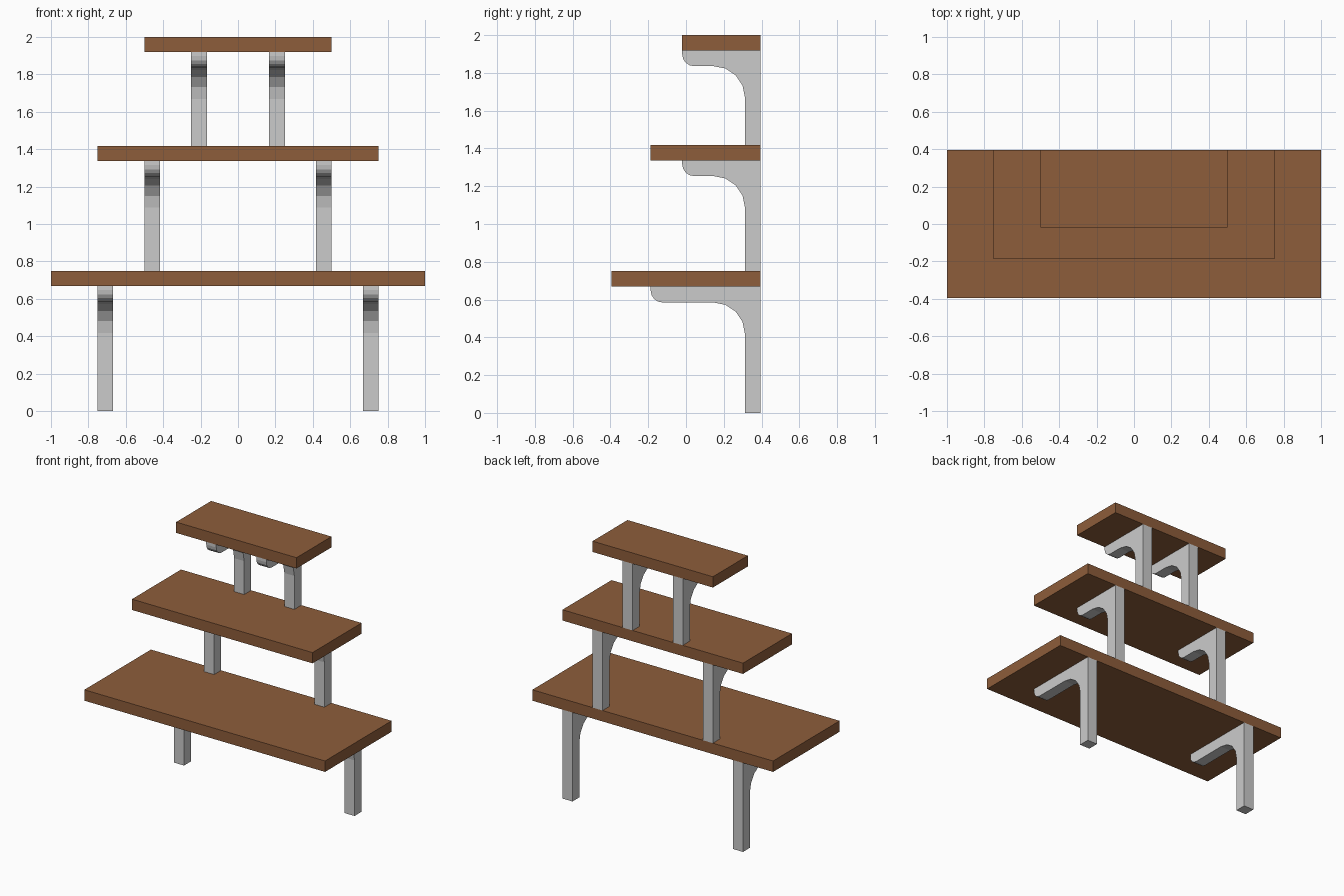
import bpy, bmesh
from math import sin, cos, pi

if "Cube" in bpy.data.objects:
    bpy.data.objects.remove(bpy.data.objects["Cube"])

BACK = 0.395     # common rear plane
T = 0.083        # bracket thickness
SEG = 4          # segments per rounded corner

wood = bpy.data.materials.new("wood")
wood.diffuse_color = (0.27, 0.11, 0.043, 1)
wood.use_nodes = True
wood.node_tree.nodes["Principled BSDF"].inputs["Base Color"].default_value = wood.diffuse_color


def add_object(name, bm, mat=None):
    bmesh.ops.recalc_face_normals(bm, faces=bm.faces)
    mesh = bpy.data.meshes.new(name)
    bm.to_mesh(mesh)
    bm.free()
    obj = bpy.data.objects.new(name, mesh)
    bpy.context.collection.objects.link(obj)
    if mat:
        mesh.materials.append(mat)
    return obj


def arc(cy, cz, r, a0, a1):
    angles = [a0 + (a1 - a0) * i / SEG for i in range(SEG + 1)]
    return [(cy + r * cos(a), cz + r * sin(a)) for a in angles]


def shelf(name, half_width, front, bottom, top):
    bm = bmesh.new()
    bmesh.ops.create_cube(bm, size=1)
    bmesh.ops.scale(bm, verts=bm.verts, vec=(2 * half_width, BACK - front, top - bottom))
    bmesh.ops.translate(bm, verts=bm.verts, vec=(0, (BACK + front) / 2, (top + bottom) / 2))
    add_object(name, bm, wood)


def brackets(name, outer_x, front, bottom, top):
    # Upright and arm outline: rounded arm tip, curved inner corner
    tip_r, inner_r = 0.062, 0.167
    under, post = top - T, BACK - T
    outline = [(BACK, bottom), (BACK, top), (front, top)]
    outline += arc(front + tip_r, under + tip_r, tip_r, pi, 1.5 * pi)
    outline += arc(post - inner_r, under - inner_r, inner_r, pi / 2, 0)
    outline.append((post, bottom))
    bm = bmesh.new()
    face = bm.faces.new([bm.verts.new((outer_x - T, y, z)) for y, z in outline])
    ext = bmesh.ops.extrude_face_region(bm, geom=[face], use_keep_orig=True)
    moved = [v for v in ext["geom"] if isinstance(v, bmesh.types.BMVert)]
    bmesh.ops.translate(bm, verts=moved, vec=(T, 0, 0))
    # Matching bracket on the other side
    add_object(name, bm).modifiers.new("mirror", 'MIRROR')


# Tiers: half width, shelf front, shelf underside, shelf top, bracket x, arm front, leg base
tiers = {
    "lower": (1.0, -0.395, 0.668, 0.75, 0.75, -0.187, 0.0),
    "middle": (0.75, -0.187, 1.337, 1.418, 0.5, -0.02, 0.75),
    "upper": (0.5, -0.02, 1.919, 2.0, 0.25, -0.02, 1.418),
}
for tier, (w, front, lo, hi, bx, arm, base) in tiers.items():
    shelf(tier + "_shelf", w, front, lo, hi)
    brackets(tier + "_brackets", bx, arm, base, lo)
